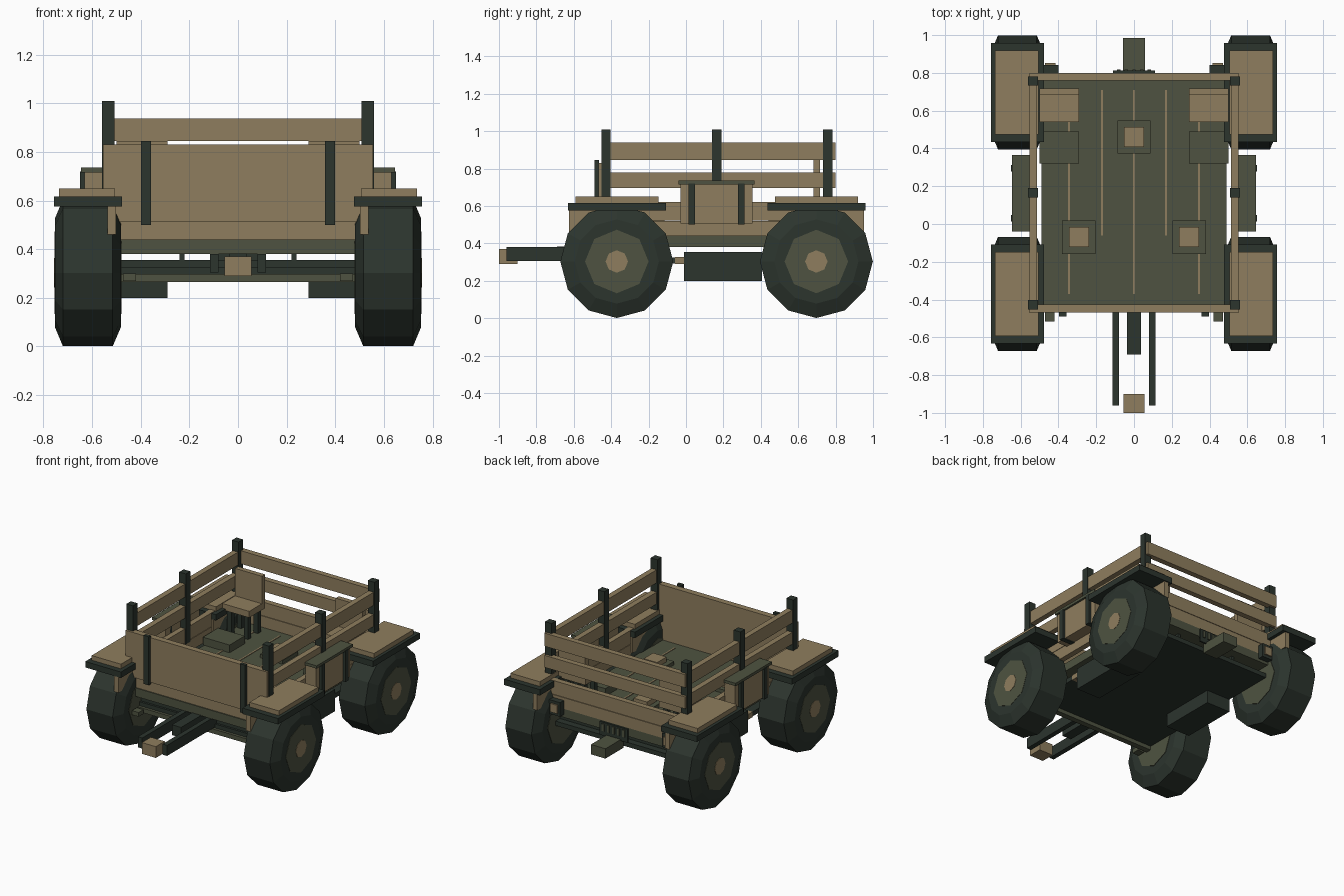
import bpy, bmesh, math
from mathutils import Matrix

if "Cube" in bpy.data.objects:
    bpy.data.objects.remove(bpy.data.objects["Cube"])


def material(name, color):
    m = bpy.data.materials.new(name)
    m.diffuse_color = (*color, 1)
    m.use_nodes = True
    m.node_tree.nodes["Principled BSDF"].inputs["Base Color"].default_value = m.diffuse_color
    return m


TAN = material("tan", (0.275, 0.208, 0.112))
OLIVE = material("olive", (0.077, 0.086, 0.052))
DARK = material("dark green", (0.025, 0.035, 0.027))


def finish(name, bm, mat):
    bmesh.ops.recalc_face_normals(bm, faces=bm.faces[:])
    me = bpy.data.meshes.new(name)
    bm.to_mesh(me)
    bm.free()
    me.materials.append(mat)
    ob = bpy.data.objects.new(name, me)
    bpy.context.collection.objects.link(ob)
    return ob


def box(name, mat, x, y, z, mirror=False):
    """Box from (min, max) ranges; mirror adds a twin across x = 0."""
    bm = bmesh.new()
    for s in ((1, -1) if mirror else (1,)):
        mid = (s * sum(x) / 2, sum(y) / 2, sum(z) / 2)
        size = (x[1] - x[0], y[1] - y[0], z[1] - z[0])
        bmesh.ops.create_cube(bm, size=1, matrix=Matrix.Translation(mid) @ Matrix.Diagonal((*size, 1)))
    return finish(name, bm, mat)


def lathe_x(name, mat, profile, sides, s, y, z):
    """Solid turned around the x axis from (x, radius) points."""
    bm = bmesh.new()
    rings = []
    for px, r in profile:
        rings.append([bm.verts.new((s * px, y + r * math.cos(2 * math.pi * i / sides),
                                    z + r * math.sin(2 * math.pi * i / sides))) for i in range(sides)])
    for a, b in zip(rings, rings[1:]):
        for i in range(sides):
            j = (i + 1) % sides
            bm.faces.new((a[i], a[j], b[j], b[i]))
    bm.faces.new(rings[0])
    bm.faces.new(rings[-1])
    return finish(name, bm, mat)


# Wheels, axles and fenders
WZ = 0.303
for end, wy in (("front", -0.37), ("rear", 0.697)):
    for side, s in (("right", 1), ("left", -1)):
        n = f"{end}_{side}_"
        lathe_x(n + "tire", DARK, [(0.482, 0.225), (0.515, 0.302), (0.72, 0.302), (0.752, 0.225)], 12, s, wy, WZ)
        lathe_x(n + "rim", OLIVE, [(0.479, 0.17), (0.754, 0.17)], 8, s, wy, WZ)
        lathe_x(n + "hub", TAN, [(0.70, 0.06), (0.756, 0.06)], 8, s, wy, WZ)
    box(end + "_axle", DARK, (-0.49, 0.49), (wy - 0.035, wy + 0.035), (0.30, 0.355))
    box(end + "_axle_mount", DARK, (0.22, 0.24), (wy - 0.04, wy + 0.04), (0.35, 0.38), True)
    box(end + "_fender", DARK, (0.477, 0.757), (wy - 0.262, wy + 0.262), (0.575, 0.617), True)
    box(end + "_fender_pad", TAN, (0.505, 0.735), (wy - 0.222, wy + 0.222), (0.617, 0.65), True)
    box(end + "_fender_inner_panel", TAN, (0.502, 0.537), (wy - 0.255, wy + 0.255), (0.46, 0.576), True)

# Bed floor with plank seams, and the chassis plate below it
box("bed_floor", OLIVE, (-0.49, 0.49), (-0.465, 0.80), (0.38, 0.44))
box("chassis_plate", DARK, (-0.48, 0.48), (-0.42, 0.78), (0.293, 0.325))
box("center_seam", TAN, (-0.005, 0.005), (-0.37, 0.71), (0.44, 0.444))
box("inner_seams", TAN, (0.165, 0.175), (-0.06, 0.71), (0.44, 0.444), True)
box("outer_seams", TAN, (0.34, 0.35), (-0.37, 0.71), (0.44, 0.444), True)

# Raised floor pads
for i, (px, py) in enumerate(((0, 0.46), (0.292, -0.07), (-0.292, -0.07))):
    box(f"floor_pad_{i}", OLIVE, (px - 0.088, px + 0.088), (py - 0.088, py + 0.088), (0.44, 0.465))
    box(f"floor_pad_top_{i}", TAN, (px - 0.053, px + 0.053), (py - 0.053, py + 0.053), (0.465, 0.50))

# Front panel with straps
box("front_lower_board", TAN, (-0.51, 0.51), (-0.458, -0.425), (0.43, 0.512))
box("front_panel", TAN, (-0.555, 0.555), (-0.468, -0.425), (0.512, 0.83))
box("front_straps", DARK, (0.358, 0.398), (-0.49, -0.466), (0.50, 0.845), True)

# Side and rear boards and rails
for name, z in (("lower_board", (0.44, 0.52)), ("middle_board", (0.523, 0.62)),
                ("lower_rail", (0.695, 0.78)), ("upper_rail", (0.845, 0.938))):
    box("side_" + name, TAN, (0.513, 0.553), (-0.445, 0.80), z, True)
    box("rear_" + name, TAN, (-0.513, 0.513), (0.76, 0.80), z)
for i, py in enumerate((-0.428, 0.165, 0.757)):
    box(f"side_post_{i}", DARK, (0.508, 0.56), (py - 0.025, py + 0.025), (0.51, 1.01), True)

# Side storage boxes
box("side_box", TAN, (0.55, 0.632), (-0.03, 0.355), (0.505, 0.715), True)
box("side_box_lid", OLIVE, (0.55, 0.646), (-0.04, 0.365), (0.715, 0.735), True)
for i, py in enumerate((0.03, 0.295)):
    box(f"side_box_strap_{i}", DARK, (0.55, 0.65), (py - 0.017, py + 0.017), (0.50, 0.72), True)

# Seats with foot boxes
box("seat_cushion", TAN, (0.29, 0.50), (0.54, 0.715), (0.605, 0.65), True)
box("seat_back", TAN, (0.29, 0.50), (0.682, 0.717), (0.65, 0.845), True)
for i, py in enumerate((0.57, 0.68)):
    for j, px in enumerate((0.325, 0.455)):
        box(f"seat_leg_{i}_{j}", DARK, (px - 0.017, px + 0.017), (py - 0.017, py + 0.017), (0.44, 0.605), True)
box("foot_box", OLIVE, (0.29, 0.50), (0.32, 0.49), (0.44, 0.495), True)

# Under-bed tanks and front cross bar
box("under_tank", DARK, (0.29, 0.48), (-0.01, 0.405), (0.20, 0.355), True)
box("cross_bar", OLIVE, (-0.48, 0.48), (-0.44, -0.40), (0.265, 0.297))
box("tank_bracket", TAN, (0.44, 0.482), (-0.06, -0.01), (0.29, 0.327), True)

# Drawbar and front lamps
box("drawbar_rails", DARK, (0.08, 0.115), (-0.96, -0.36), (0.305, 0.38), True)
box("drawbar_center", DARK, (-0.036, 0.036), (-0.69, -0.36), (0.31, 0.383))
box("drawbar_tip", TAN, (-0.055, 0.055), (-1.0, -0.90), (0.29, 0.37))
box("front_lamps", OLIVE, (0.42, 0.472), (-0.515, -0.46), (0.27, 0.30), True)

# Rear hitch, ribbed plate and tail lamps
box("rear_hitch", OLIVE, (-0.057, 0.057), (0.78, 0.985), (0.28, 0.35))
box("rear_plate", DARK, (-0.11, 0.11), (0.80, 0.812), (0.34, 0.435))
for i in range(5):
    px = -0.08 + 0.04 * i
    box(f"plate_rib_{i}", OLIVE, (px - 0.009, px + 0.009), (0.81, 0.819), (0.375, 0.425))
box("tail_lamp_frame", DARK, (0.40, 0.485), (0.79, 0.842), (0.40, 0.50), True)
box("tail_lamp_lens", TAN, (0.415, 0.47), (0.84, 0.852), (0.42, 0.48), True)
